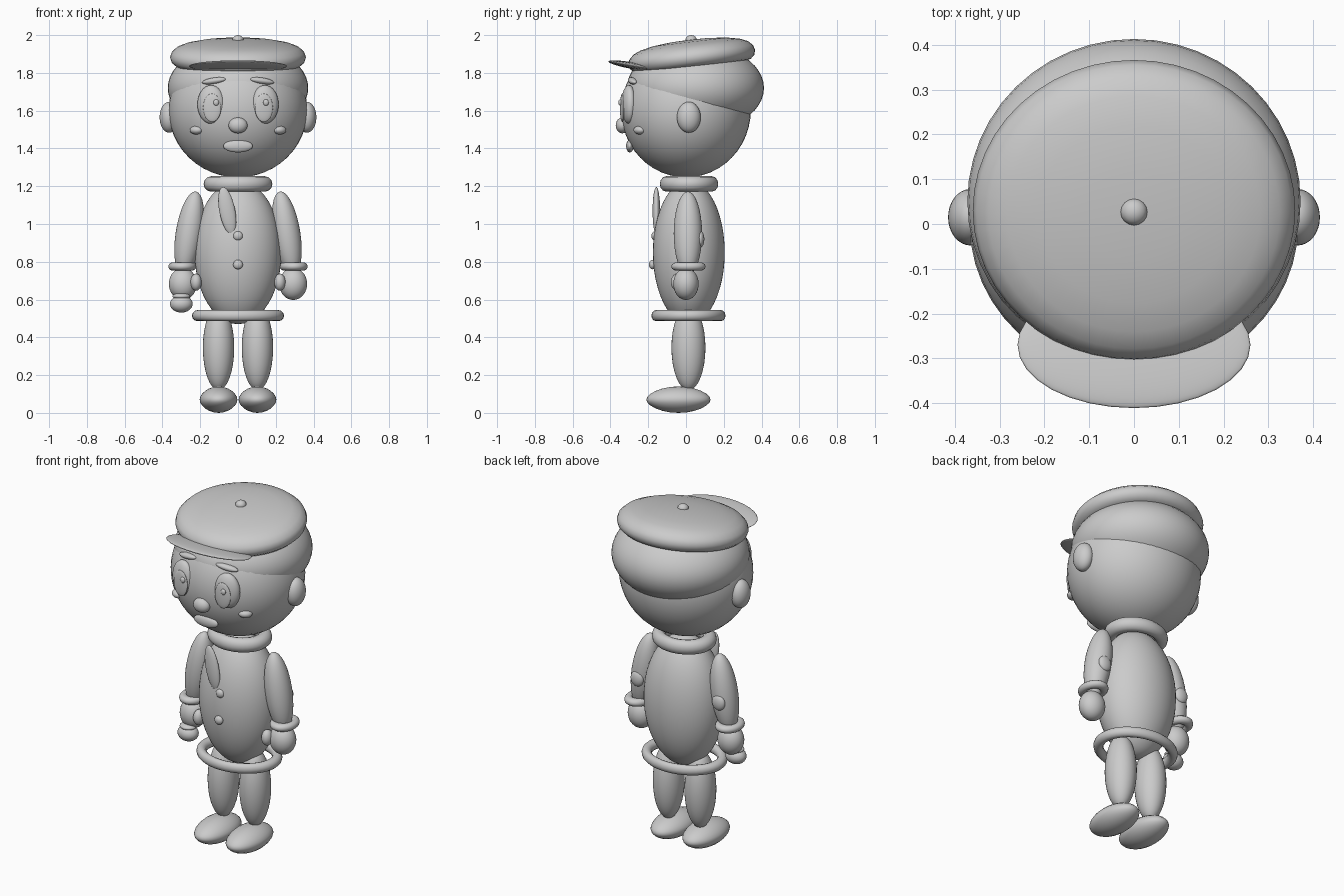
import bpy, math
from math import radians, sin, cos, pi

if "Cube" in bpy.data.objects:
    bpy.data.objects.remove(bpy.data.objects["Cube"])

grey = bpy.data.materials.new("plain_grey")
grey.diffuse_color = (0.6, 0.6, 0.6, 1)
grey.use_nodes = True
grey.node_tree.nodes["Principled BSDF"].inputs["Base Color"].default_value = grey.diffuse_color


def finish(name):
    ob = bpy.context.object
    ob.name = name
    ob.data.materials.append(grey)
    bpy.ops.object.shade_smooth_by_angle(angle=radians(40))
    return ob


def ball(name, loc, radii, rot=(0, 0, 0), seg=32):
    """Ellipsoid with half-sizes radii, rotation in degrees."""
    bpy.ops.mesh.primitive_uv_sphere_add(segments=seg, ring_count=seg // 2, radius=1,
                                         location=loc, rotation=[radians(a) for a in rot])
    bpy.context.object.scale = radii
    return finish(name)


def ring(name, loc, rx, ry, tube):
    """Oval ring: rx and ry are the tube centre line radii."""
    bpy.ops.mesh.primitive_torus_add(major_segments=40, minor_segments=12, location=loc,
                                     major_radius=rx, minor_radius=tube)
    bpy.context.object.scale = (1, ry / rx, 1)
    return finish(name)


def lathe(name, profile, loc, scale, rot=(0, 0, 0), seg=40):
    """Turn an (r, z) profile around z; the first and last points lie on the axis."""
    inner = profile[1:-1]
    verts = [(r * cos(2 * pi * i / seg), r * sin(2 * pi * i / seg), z)
             for r, z in inner for i in range(seg)]
    top, bottom = len(verts), len(verts) + 1
    verts += [(0, 0, profile[0][1]), (0, 0, profile[-1][1])]
    faces, last = [], (len(inner) - 1) * seg
    for i in range(seg):
        j = (i + 1) % seg
        faces.append((top, i, j))
        faces.append((bottom, last + j, last + i))
        for k in range(0, last, seg):
            faces.append((k + i, k + seg + i, k + seg + j, k + j))
    mesh = bpy.data.meshes.new(name)
    mesh.from_pydata(verts, [], faces)
    ob = bpy.data.objects.new(name, mesh)
    bpy.context.collection.objects.link(ob)
    bpy.ops.object.select_all(action='DESELECT')
    bpy.context.view_layer.objects.active = ob
    ob.select_set(True)
    ob.location, ob.scale = loc, scale
    ob.rotation_euler = [radians(a) for a in rot]
    return finish(name)


# Head and hair
ball("head", (0, 0, 1.602), (0.367, 0.343, 0.355), seg=48)
ball("hair", (0, 0.05, 1.72), (0.372, 0.363, 0.235), seg=48)

# Cap: pillow shaped crown, brim and top button
crown = [(0, .09), (.1, .088), (.2, .078), (.265, .064), (.305, .047), (.33, .022), (.338, -.004),
         (.33, -.03), (.31, -.048), (.28, -.057), (.2, -.06), (0, -.06)]
lathe("cap_crown", crown, (0, 0.03, 1.886), (1.065, 1, 1), (6.8, 0, 0), 48)
ball("cap_brim", (0, -0.27, 1.836), (0.26, 0.143, 0.018), (-10, 0, 0))
ball("cap_button", (0, 0.027, 1.975), (0.03, 0.03, 0.025), seg=16)

# Face
ball("nose", (0, -0.337, 1.522), (0.05, 0.035, 0.042))
ball("mouth", (0, -0.297, 1.412), (0.078, 0.02, 0.033))
for side, s in (("right", -1), ("left", 1)):
    ball(side + "_ear", (s * 0.365, 0.015, 1.565), (0.05, 0.063, 0.082))
    ball(side + "_eye", (s * 0.143, -0.302, 1.633), (0.073, 0.04, 0.102), (0, 0, s * 10))
    ball(side + "_iris", (s * 0.137, -0.337, 1.615), (0.048, 0.012, 0.075), (0, 0, s * 6))
    ball(side + "_eye_glint", (0.016 + s * 0.132, -0.348, 1.643), (0.015, 0.01, 0.017), seg=16)
    ball(side + "_brow", (s * 0.127, -0.283, 1.758), (0.065, 0.022, 0.017), (0, s * 8, s * 12))
    ball(side + "_cheek", (s * 0.22, -0.245, 1.497), (0.038, 0.03, 0.023), (0, 0, s * 35))

# Body, collar, belt, buttons and scarf end
ball("body", (0, 0.015, 0.85), (0.23, 0.19, 0.38), seg=48)
ring("collar", (0, 0.016, 1.212), 0.141, 0.12, 0.041)
ring("belt", (0, 0.013, 0.515), 0.215, 0.173, 0.029)
ball("upper_button", (0, -0.165, 0.937), (0.026, 0.018, 0.025), seg=16)
ball("lower_button", (0, -0.178, 0.785), (0.026, 0.018, 0.025), seg=16)
ball("scarf_end", (-0.057, -0.157, 1.07), (0.042, 0.02, 0.128), (0, -11, 0))

# Arms, hands, legs and shoes
shoe = [(cos(t), sin(t) * (0.8 + 0.2 * abs(sin(t)))) for t in
        [radians(90 - 15 * i) for i in range(13)]]
for side, s in (("right", -1), ("left", 1)):
    ball(side + "_arm", (s * 0.258, 0.01, 0.95), (0.072, 0.075, 0.225), (0, -s * 9, 0))
    ball(side + "_elbow_patch", (s * 0.265, 0.075, 0.92), (0.04, 0.022, 0.045))
    ring(side + "_cuff", (s * 0.295, 0.013, 0.775), 0.052, 0.064, 0.022)
    ball(side + "_hand", (s * 0.292, 0.0, 0.683), (0.074, 0.067, 0.085))
    ball(side + "_thumb", (s * 0.222, -0.045, 0.692), (0.03, 0.035, 0.045))
    ball(side + "_leg", (s * 0.103, 0.013, 0.345), (0.083, 0.09, 0.225))
    lathe(side + "_shoe", shoe, (s * 0.103, -0.04, 0.07), (0.1, 0.17, 0.07))

# Small knob held under the right hand
ball("held_knob", (-0.3, -0.035, 0.577), (0.06, 0.05, 0.046))
ball("held_knob_cap", (-0.3, -0.035, 0.617), (0.047, 0.042, 0.018))
